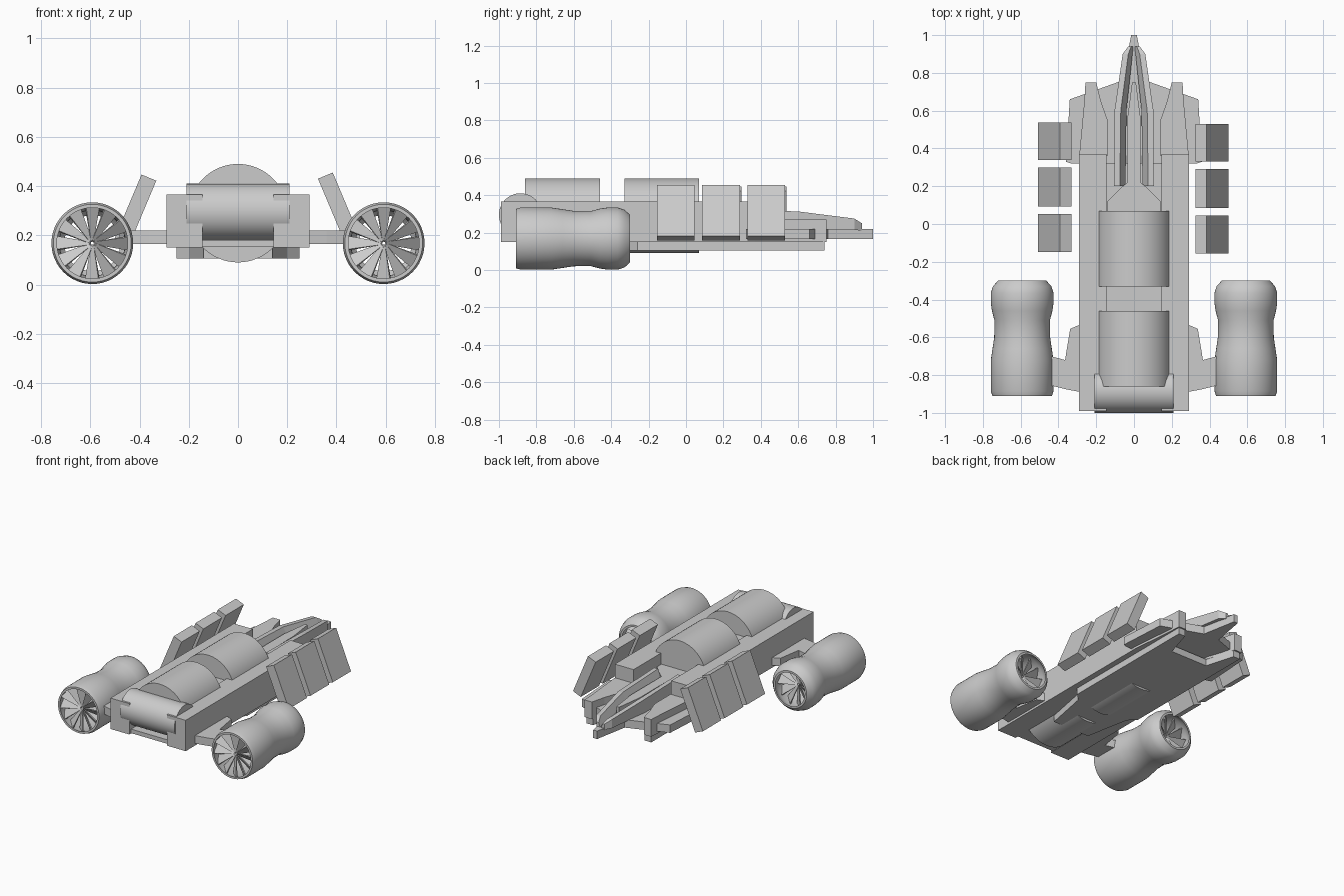
import bpy, bmesh, math
from mathutils import Vector, Matrix

if "Cube" in bpy.data.objects:
    bpy.data.objects.remove(bpy.data.objects["Cube"])


def finish(name, bm, smooth=False):
    bmesh.ops.recalc_face_normals(bm, faces=bm.faces)
    me = bpy.data.meshes.new(name)
    bm.to_mesh(me)
    bm.free()
    ob = bpy.data.objects.new(name, me)
    bpy.context.collection.objects.link(ob)
    if smooth:
        bpy.ops.object.select_all(action='DESELECT')
        ob.select_set(True)
        bpy.context.view_layer.objects.active = ob
        bpy.ops.object.shade_smooth_by_angle(angle=math.radians(35))
    return ob


def loft(name, rings):
    """Solid through a series of equal-length point rings."""
    bm = bmesh.new()
    vs = [[bm.verts.new(p) for p in r] for r in rings]
    n = len(vs[0])
    for a, b in zip(vs, vs[1:]):
        for i in range(n):
            bm.faces.new((a[i], a[(i + 1) % n], b[(i + 1) % n], b[i]))
    bm.faces.new(vs[0])
    bm.faces.new(vs[-1])
    return finish(name, bm)


def plate(name, pts, z0, z1, s=1):
    return loft(name, [[(x * s, y, z) for x, y in pts] for z in (z0, z1)])


def sym(half):
    """Complete a right-hand half outline across x = 0."""
    return half + [(-x, y) for x, y in reversed(half)]


def box(name, x0, x1, y0, y1, z0, z1, s=1):
    return plate(name, [(x0, y0), (x1, y0), (x1, y1), (x0, y1)], z0, z1, s)


def cylinder(name, center, r, length, axis):
    bm = bmesh.new()
    rot = Matrix.Rotation(math.pi / 2, 4, 'X' if axis == 'y' else 'Y')
    bmesh.ops.create_cone(bm, cap_ends=True, segments=64, radius1=r, radius2=r,
                          depth=length, matrix=Matrix.Translation(center) @ rot)
    return finish(name, bm, True)


def lathe(name, cx, cz, profile, seg=48):
    """Closed (y, r) profile spun around a y-direction axis."""
    bm = bmesh.new()
    rings = []
    for k in range(seg):
        a = 2 * math.pi * k / seg
        rings.append([bm.verts.new((cx + r * math.cos(a), y, cz + r * math.sin(a)))
                      for y, r in profile])
    n = len(profile)
    for k in range(seg):
        a, b = rings[k], rings[(k + 1) % seg]
        for i in range(n):
            bm.faces.new((a[i], a[(i + 1) % n], b[(i + 1) % n], b[i]))
    return finish(name, bm, True)


def fan(name, cx, y, cz, r, blades=12):
    """Pitched, widening blades around a small hub."""
    bm = bmesh.new()
    for k in range(blades):
        m = (Matrix.Translation((cx, y, cz))
             @ Matrix.Rotation(2 * math.pi * k / blades, 4, 'Y')
             @ Matrix.Rotation(math.radians(35), 4, 'Z'))
        vs = []
        for rad, w in ((0.01, 0.006), (r, 0.036)):
            vs.append([bm.verts.new(m @ Vector((rad, ty, tz)))
                       for ty, tz in ((-0.004, -w), (0.004, -w), (0.004, w), (-0.004, w))])
            m = m @ Matrix.Rotation(math.radians(-35), 4, 'Z') @ Matrix.Rotation(math.radians(40), 4, 'X')
        a, b = vs
        for i in range(4):
            bm.faces.new((a[i], a[(i + 1) % 4], b[(i + 1) % 4], b[i]))
        bm.faces.new(a)
        bm.faces.new(b)
    return finish(name, bm)


# Central hull: floor, deck between the tanks, tanks and front roller
box("hull_floor", -0.15, 0.15, -0.97, 0.5, 0.152, 0.18)
box("tank_deck", -0.145, 0.145, -0.5, -0.3, 0.16, 0.35)
cylinder("front_tank", (0, -0.66, 0.29), 0.2, 0.40, 'y')
cylinder("rear_tank", (0, -0.13, 0.29), 0.2, 0.40, 'y')
cylinder("cross_roller", (0, -0.885, 0.295), 0.115, 0.42, 'x')

# Belly plate with two rear prongs
plate("belly_plate", sym([(0.14, -0.62), (0.2, -0.31), (0.25, -0.26), (0.25, 0.74),
                          (0.2, 0.74), (0.17, 0.64), (0.14, 0.54)]), 0.105, 0.152)

# Wing plate and pointed nose
plate("wing_plate", sym([(0.33, 0.32), (0.36, 0.33), (0.34, 0.66), (0.06, 0.76),
                         (0.028, 0.93), (0.015, 1.0)]), 0.165, 0.22)
plate("nose_cover", sym([(0.14, 0.06), (0.14, 0.12), (0.06, 0.2), (0.035, 0.22),
                         (0.035, 0.56), (0.01, 0.75)]), 0.21, 0.29)

engine_profile = [(-.91, .158), (-.885, .166), (-.72, .166), (-.66, .157), (-.60, .148),
                  (-.51, .147), (-.46, .160), (-.42, .166), (-.365, .166), (-.33, .155),
                  (-.30, .128)]
engine_inner = [(y, r - .014) for y, r in reversed(engine_profile)]

for s, side in ((1, "right"), (-1, "left")):
    # Side rail and its lower prong
    box(side + "_rail", 0.145, 0.29, -0.99, 0.37, 0.15, 0.365, s)
    plate(side + "_prong", [(0.14, 0.36), (0.29, 0.36), (0.262, 0.66), (0.257, 0.75),
                            (0.2, 0.75), (0.175, 0.65), (0.14, 0.55)], 0.15, 0.27, s)
    # Nose fin with a top sloping inward
    loft(side + "_nose_fin", [
        [(s * xi, y, zb), (s * xo, y, zb), (s * xo, y, zt), (s * xm, y, zt), (s * xi, y, zi)]
        for y, xi, xm, xo, zb, zi, zt in (
            (0.20, .045, .075, .105, .20, .25, .325),
            (0.60, .040, .070, .103, .22, .25, .313),
            (0.90, .008, .030, .060, .215, .23, .275),
            (0.94, .004, .015, .030, .21, .22, .25))])
    # Tilted side panels
    dx, dz, dy = (0, 0, 0) if s > 0 else (0.007, -0.008, 0.008)
    for i, (y0, y1) in enumerate(((-.155, .045), (.085, .29), (.33, .53))):
        loft(f"{side}_panel_{i + 1}", [
            [(s * (x + dx), y + dy, z + dz) for x, z in
             ((.325, .43), (.385, .455), (.50, .182), (.44, .157))] for y in (y0, y1)])
    # Engine mount, pod and fans
    plate(side + "_engine_mount", [(.28, -.53), (.338, -.555), (.365, -.72), (.44, -.70),
                                   (.44, -.855), (.36, -.875), (.28, -.89)], 0.165, 0.22, s)
    cx, cz = 0.592, 0.168
    lathe(side + "_engine_pod", s * cx, cz, engine_profile + engine_inner)
    fan(side + "_front_fan", s * cx, -0.875, cz, 0.149)
    fan(side + "_rear_fan", s * cx, -0.40, cz, 0.149)
